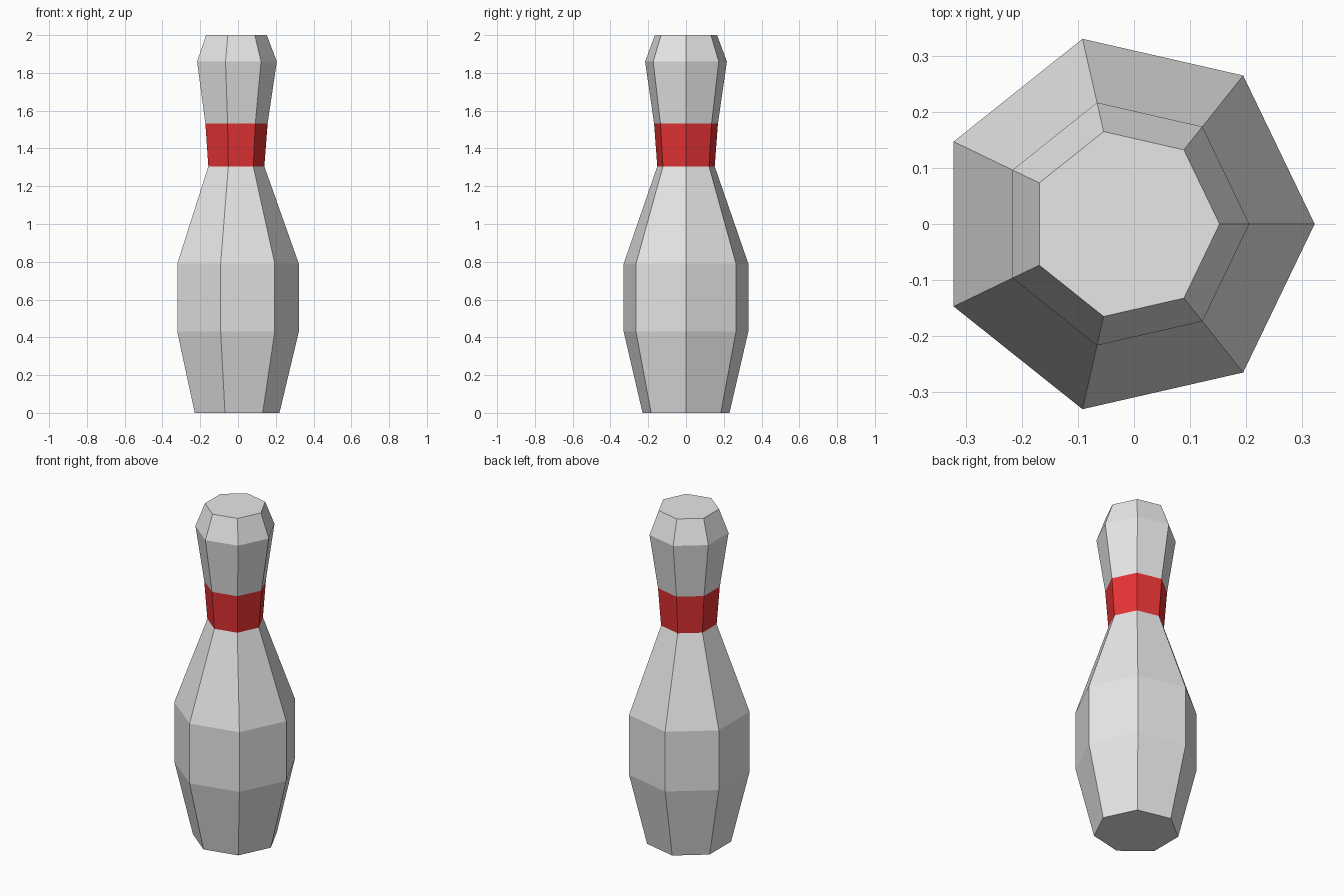
import bpy, bmesh, math

if "Cube" in bpy.data.objects:
    bpy.data.objects.remove(bpy.data.objects["Cube"])

SIDES = 7
CENTRE_X = -0.0165  # heptagon axis offset so the bounds are centred

# Profile of the pin, bottom to top: (radius, height)
PROFILE = [(0.236, 0.0), (0.3385, 0.43), (0.3385, 0.79), (0.156, 1.305),
           (0.1735, 1.533), (0.222, 1.86), (0.169, 2.0)]


def material(name, rgb):
    m = bpy.data.materials.new(name)
    m.diffuse_color = (*rgb, 1.0)
    m.use_nodes = True
    m.node_tree.nodes["Principled BSDF"].inputs["Base Color"].default_value = m.diffuse_color
    return m


bm = bmesh.new()

# Rings of the lathe
rings = []
for r, z in PROFILE:
    angles = [2 * math.pi * i / SIDES for i in range(SIDES)]
    rings.append([bm.verts.new((CENTRE_X + r * math.cos(a), r * math.sin(a), z)) for a in angles])

# Side walls and flat end caps
for low, high in zip(rings, rings[1:]):
    for i in range(SIDES):
        j = (i + 1) % SIDES
        bm.faces.new((low[i], low[j], high[j], high[i]))
bm.faces.new(rings[0][::-1])
bm.faces.new(rings[-1])

# Red neck band, chosen by height
for f in bm.faces:
    f.material_index = int(1.35 < f.calc_center_median().z < 1.5)

mesh = bpy.data.meshes.new("bowling_pin")
bm.to_mesh(mesh)
bm.free()
mesh.materials.append(material("white", (0.8, 0.8, 0.8)))
mesh.materials.append(material("red", (0.8, 0.033, 0.035)))
bpy.context.collection.objects.link(bpy.data.objects.new("bowling_pin", mesh))
